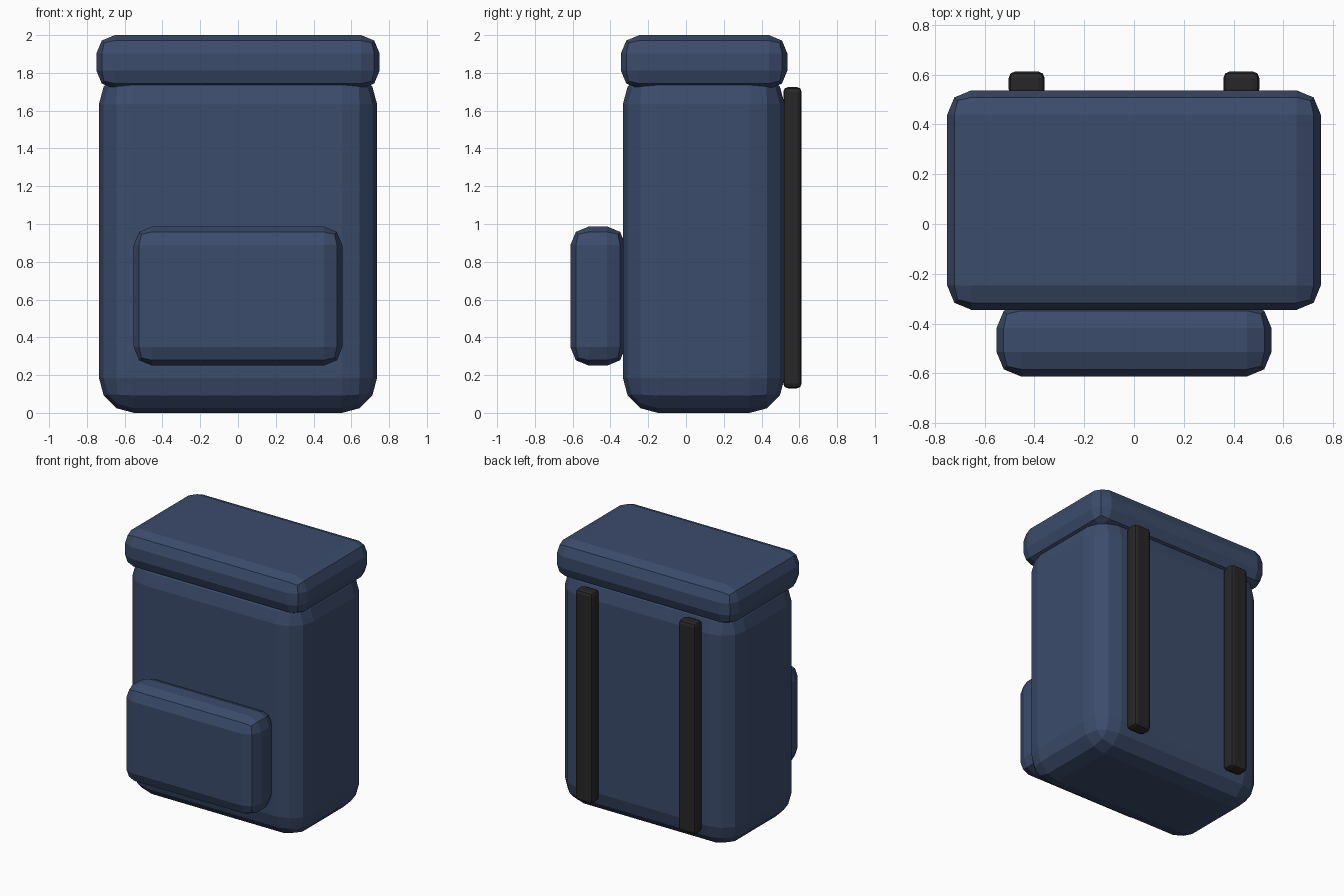
import bpy
import bmesh
from mathutils import Vector

default = bpy.data.objects.get("Cube")
if default:
    bpy.data.objects.remove(default, do_unlink=True)


def make_material(name, rgb):
    mat = bpy.data.materials.new(name)
    mat.use_nodes = True
    color = (*rgb, 1.0)
    mat.diffuse_color = color
    bsdf = next(n for n in mat.node_tree.nodes if n.type == 'BSDF_PRINCIPLED')
    bsdf.inputs["Base Color"].default_value = color
    bsdf.inputs["Roughness"].default_value = 0.8
    return mat


def rounded_box(name, low, high, radius, segments, mat):
    """Flat-shaded box between two corners, with rounded edges."""
    low, high = Vector(low), Vector(high)
    bm = bmesh.new()
    bmesh.ops.create_cube(bm, size=1.0)
    bmesh.ops.scale(bm, vec=high - low, verts=bm.verts)
    bmesh.ops.bevel(bm, geom=bm.edges[:], offset=radius, segments=segments,
                    profile=0.5, affect='EDGES')
    mesh = bpy.data.meshes.new(name)
    bm.to_mesh(mesh)
    bm.free()
    mesh.materials.append(mat)
    obj = bpy.data.objects.new(name, mesh)
    obj.location = (low + high) / 2
    bpy.context.collection.objects.link(obj)
    return obj


navy = make_material("navy fabric", (0.045, 0.072, 0.15))
black = make_material("black webbing", (0.02, 0.02, 0.02))

# Main bag, lid and front pocket
rounded_box("main_bag", (-0.736, -0.334, 0), (0.736, 0.522, 1.82), 0.185, 3, navy)
rounded_box("top_lid", (-0.75, -0.345, 1.715), (0.75, 0.537, 2.0), 0.098, 2, navy)
rounded_box("front_pocket", (-0.552, -0.612, 0.25), (0.552, -0.32, 0.987), 0.098, 2, navy)

# Shoulder straps on the back
for side, x in (("left", 0.431), ("right", -0.431)):
    rounded_box(side + "_strap", (x - 0.072, 0.515, 0.13), (x + 0.072, 0.612, 1.725),
                0.025, 2, black)
